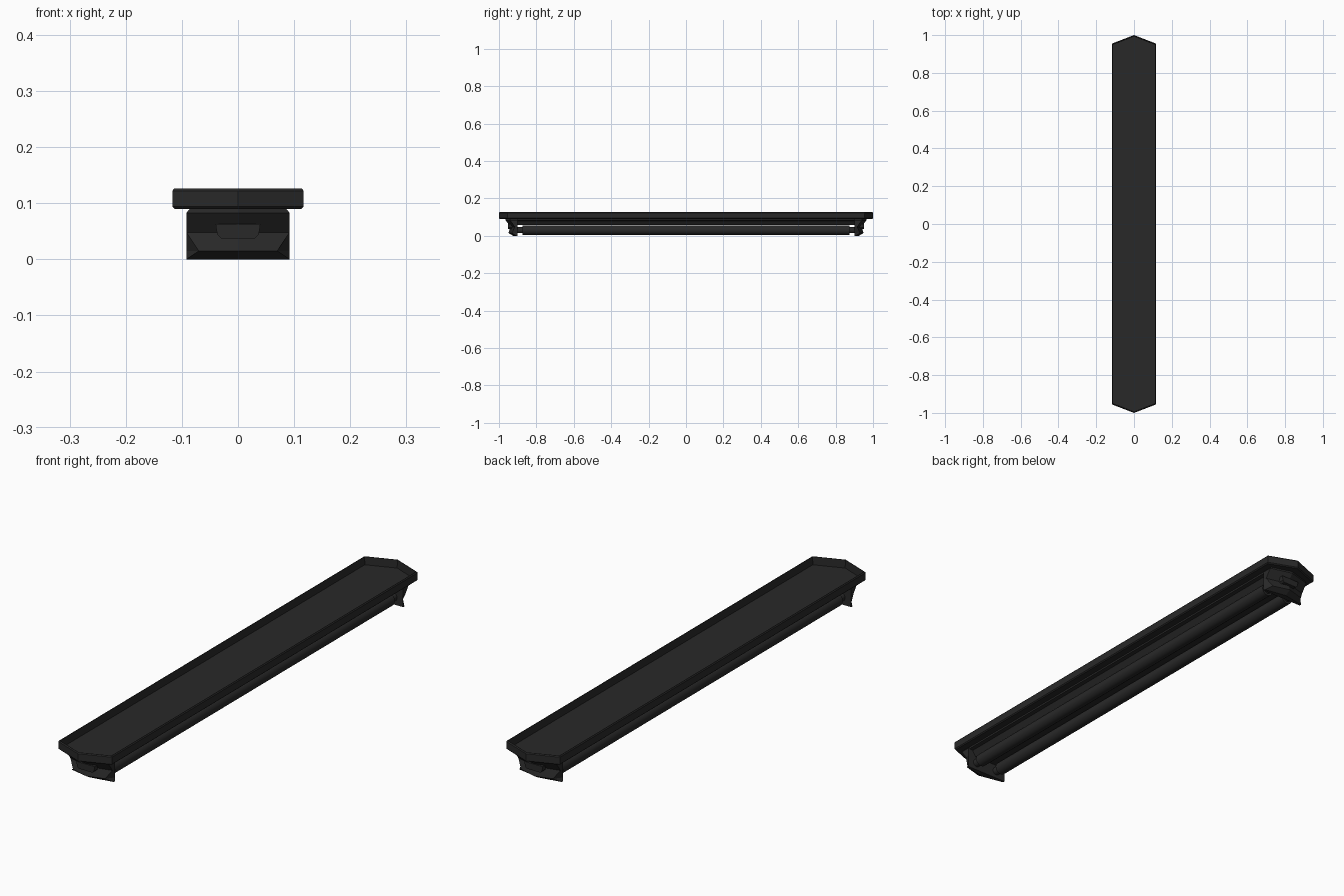
import bpy, bmesh, math
from mathutils import Matrix

if "Cube" in bpy.data.objects:
    bpy.data.objects.remove(bpy.data.objects["Cube"])

dark = bpy.data.materials.new("dark_metal")
dark.diffuse_color = (0.022, 0.022, 0.022, 1)
dark.use_nodes = True
dark.node_tree.nodes["Principled BSDF"].inputs["Base Color"].default_value = dark.diffuse_color


def finish(name, bm):
    bmesh.ops.recalc_face_normals(bm, faces=bm.faces)
    me = bpy.data.meshes.new(name)
    bm.to_mesh(me)
    bm.free()
    ob = bpy.data.objects.new(name, me)
    bpy.context.collection.objects.link(ob)
    me.materials.append(dark)
    return ob


def loft(name, rings, cap_ends=True):
    """Skin a list of equal-length closed rings."""
    bm = bmesh.new()
    vs = [[bm.verts.new(p) for p in r] for r in rings]
    n = len(rings[0])
    for a, b in zip(vs, vs[1:]):
        for i in range(n):
            j = (i + 1) % n
            bm.faces.new((a[i], a[j], b[j], b[i]))
    if cap_ends:
        bm.faces.new(vs[0])
        bm.faces.new(vs[-1])
    return finish(name, bm)


def hexagon(d, z):
    """Pointed-end plan outline, inset by d."""
    x, y, t = 0.117 - d, 0.955 - d * 0.8, 1.0 - d
    return [(x, -y, z), (x, y, z), (0, t, z), (-x, y, z), (-x, -y, z), (0, -t, z)]


# Ceiling tray: chamfered outer wall, open top with recessed floor
loft("ceiling_tray", [hexagon(d, z) for d, z in (
    (0.004, 0.090), (0, 0.094), (0, 0.122), (0.003, 0.126),
    (0.005, 0.126), (0.006, 0.094))])

# Stepped ballast housing under the tray
profile = [(0.085, 0.091), (0.085, 0.083), (0.070, 0.080), (0.055, 0.057)]
section = profile + [(-x, z) for x, z in reversed(profile)]
loft("ballast_housing", [[(x, y, z) for x, z in section] for y in (-0.915, 0.915)])

# Fluorescent tubes with narrower end contacts
for sx, side in ((-1, "left"), (1, "right")):
    rings = []
    for y, r in ((-0.92, 0.016), (-0.873, 0.016), (-0.873, 0.025),
                 (0.873, 0.025), (0.873, 0.016), (0.92, 0.016)):
        rings.append([(sx * 0.05 + r * math.cos(a), y, 0.030 + r * math.sin(a))
                      for a in [math.tau * i / 16 for i in range(16)]])
    tube = loft("tube_" + side, rings)
    tube.data.shade_smooth()
    tube.data.set_sharp_from_angle(angle=math.radians(40))

# Faceted end sockets with a raised latch, one per end
rows = [  # z, back half width, front half width, front side y, front centre y
    (0.091, 0.085, 0.085, 0.940, 0.965), (0.083, 0.092, 0.092, 0.940, 0.965),
    (0.048, 0.092, 0.092, 0.915, 0.938), (0.015, 0.092, 0.070, 0.930, 0.950),
    (0.000, 0.092, 0.092, 0.908, 0.925)]
for s, end in ((-1, "front"), (1, "back")):
    loft("end_socket_" + end, [
        [(b, s * 0.900, z), (f, s * ys, z), (0, s * yc, z),
         (-f, s * ys, z), (-b, s * 0.900, z)] for z, b, f, ys, yc in rows])
    latch = [(-0.030, 0.037), (0.030, 0.037), (0.037, 0.044),
             (0.040, 0.063), (-0.040, 0.063), (-0.037, 0.044)]
    loft("latch_" + end, [[(x, s * y, z) for x, z in latch] for y in (0.920, 0.952)])
